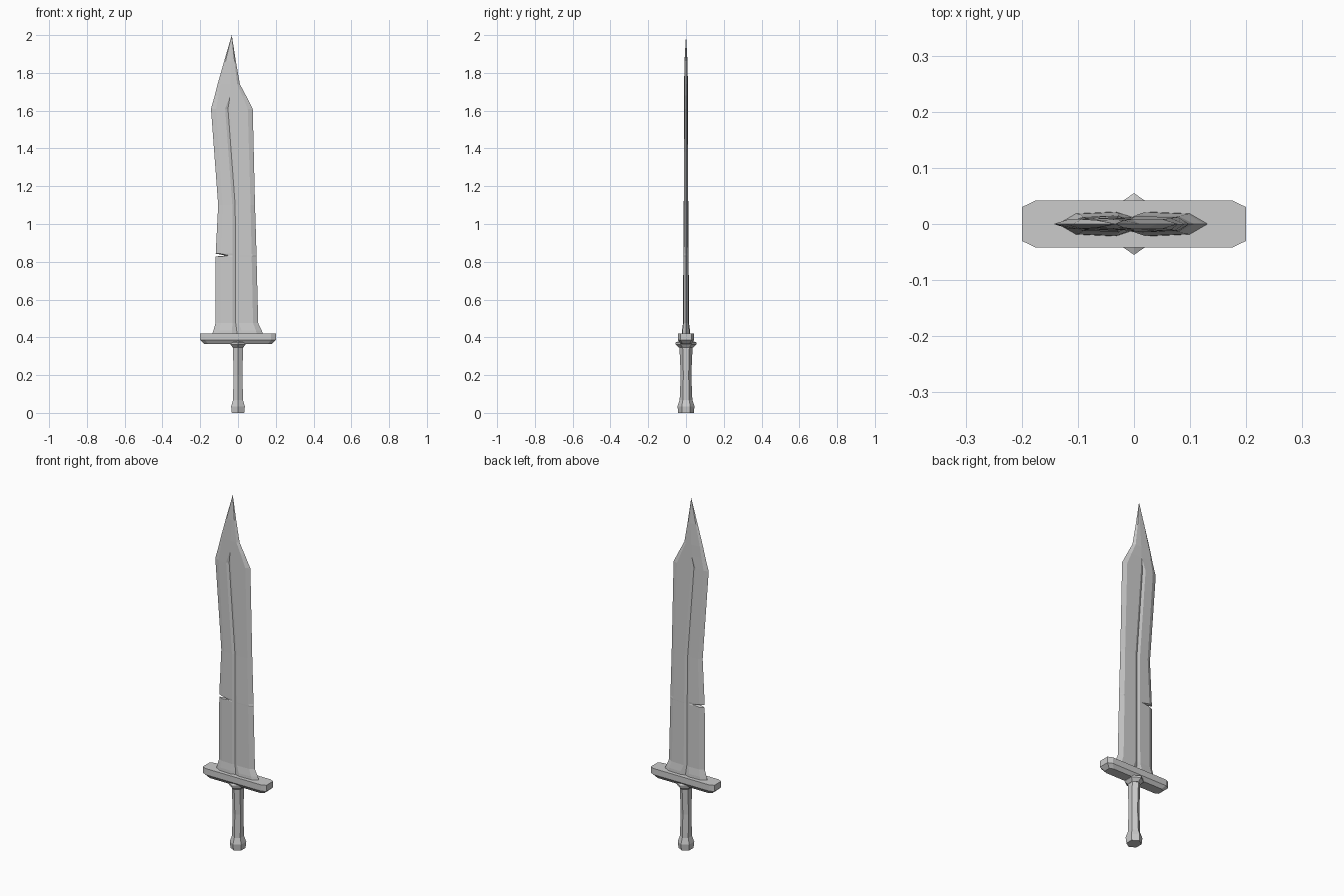
import bpy, bmesh, math

cube = bpy.data.objects.get("Cube")
if cube:
    bpy.data.objects.remove(cube, do_unlink=True)

steel = bpy.data.materials.new("grey steel")
steel.use_nodes = True
GREY = (0.6, 0.6, 0.6, 1)
steel.diffuse_color = GREY
steel.node_tree.nodes["Principled BSDF"].inputs["Base Color"].default_value = GREY


def loft(name, rings):
    """Skin a stack of equal-length point rings and close both ends."""
    bm = bmesh.new()
    loops = [[bm.verts.new(p) for p in ring] for ring in rings]
    n = len(loops[0])
    for low, high in zip(loops, loops[1:]):
        for i in range(n):
            j = (i + 1) % n
            bm.faces.new((low[i], low[j], high[j], high[i]))
    bm.faces.new(loops[0][::-1])
    bm.faces.new(loops[-1])
    bmesh.ops.remove_doubles(bm, verts=bm.verts, dist=0.0005)
    bmesh.ops.recalc_face_normals(bm, faces=bm.faces)
    mesh = bpy.data.meshes.new(name)
    bm.to_mesh(mesh)
    bm.free()
    mesh.materials.append(steel)
    obj = bpy.data.objects.new(name, mesh)
    bpy.context.collection.objects.link(obj)
    return obj


def hexagon(z, rx, ry):
    """Six-sided ring with its points toward the front and back."""
    return [(rx * math.sin(k * math.pi / 3), ry * math.cos(k * math.pi / 3), z)
            for k in range(6)]


def blade_ring(z, left, right, thick, groove_x, groove_w, depth):
    """Bevelled blade section with a groove on both flats."""
    bevel = 0.12 * (right - left)
    inner = left + bevel
    half = [(left, 0), (inner, thick * 0.85),
            (max(groove_x - groove_w, inner), thick), (groove_x, thick - depth),
            (groove_x + groove_w, thick), (right - bevel, thick * 0.85), (right, 0)]
    back = [(x, y) for x, y in half[-2:0:-1]]
    return [(x, -y, z) for x, y in half] + [(x, y, z) for x, y in back]


# Blade: height, left edge, right edge, half thickness, groove x, width, depth
blade_rows = [
    (0.415, -0.137, 0.133, 0.022, -0.005, 0.028, 0.009),
    (0.437, -0.130, 0.125, 0.021, -0.007, 0.026, 0.009),
    (0.475, -0.119, 0.107, 0.016, -0.012, 0.016, 0.006),
    (0.828, -0.118, 0.098, 0.014, -0.013, 0.015, 0.006),
    (0.833, -0.065, 0.098, 0.014, -0.013, 0.015, 0.006),   # nick in the edge
    (0.843, -0.118, 0.098, 0.014, -0.013, 0.015, 0.006),
    (1.10, -0.105, 0.090, 0.012, -0.015, 0.015, 0.006),
    (1.61, -0.143, 0.078, 0.010, -0.053, 0.015, 0.006),
    (1.68, -0.123, 0.042, 0.010, -0.042, 0, 0),
    (1.74, -0.108, 0.010, 0.010, -0.040, 0, 0),
    (1.86, -0.074, -0.011, 0.008, -0.034, 0, 0),
    (2.00, -0.033, -0.033, 0, -0.033, 0, 0),
]
loft("blade", [blade_ring(*row) for row in blade_rows])


# Crossguard: clipped-corner bar with a chamfered underside
def guard_ring(z, x, y, cut_x, cut_y):
    return [(x, -y + cut_y, z), (x, y - cut_y, z), (x - cut_x, y, z), (-x + cut_x, y, z),
            (-x, y - cut_y, z), (-x, -y + cut_y, z), (-x + cut_x, -y, z), (x - cut_x, -y, z)]


loft("crossguard", [guard_ring(0.365, 0.178, 0.028, 0.02, 0.01),
                    guard_ring(0.385, 0.2, 0.042, 0.025, 0.012),
                    guard_ring(0.42, 0.2, 0.042, 0.025, 0.012)])

# Collar beneath the guard
loft("collar", [hexagon(0.345, 0.031, 0.036), hexagon(0.362, 0.046, 0.055),
                hexagon(0.373, 0.046, 0.055), hexagon(0.383, 0.026, 0.03)])

# Grip, slightly waisted from front to back
loft("grip", [hexagon(0.06, 0.030, 0.034), hexagon(0.20, 0.028, 0.028),
              hexagon(0.35, 0.030, 0.035)])

# Pommel
loft("pommel", [hexagon(0, 0.038, 0.041), hexagon(0.035, 0.042, 0.045),
                hexagon(0.068, 0.030, 0.034)])
